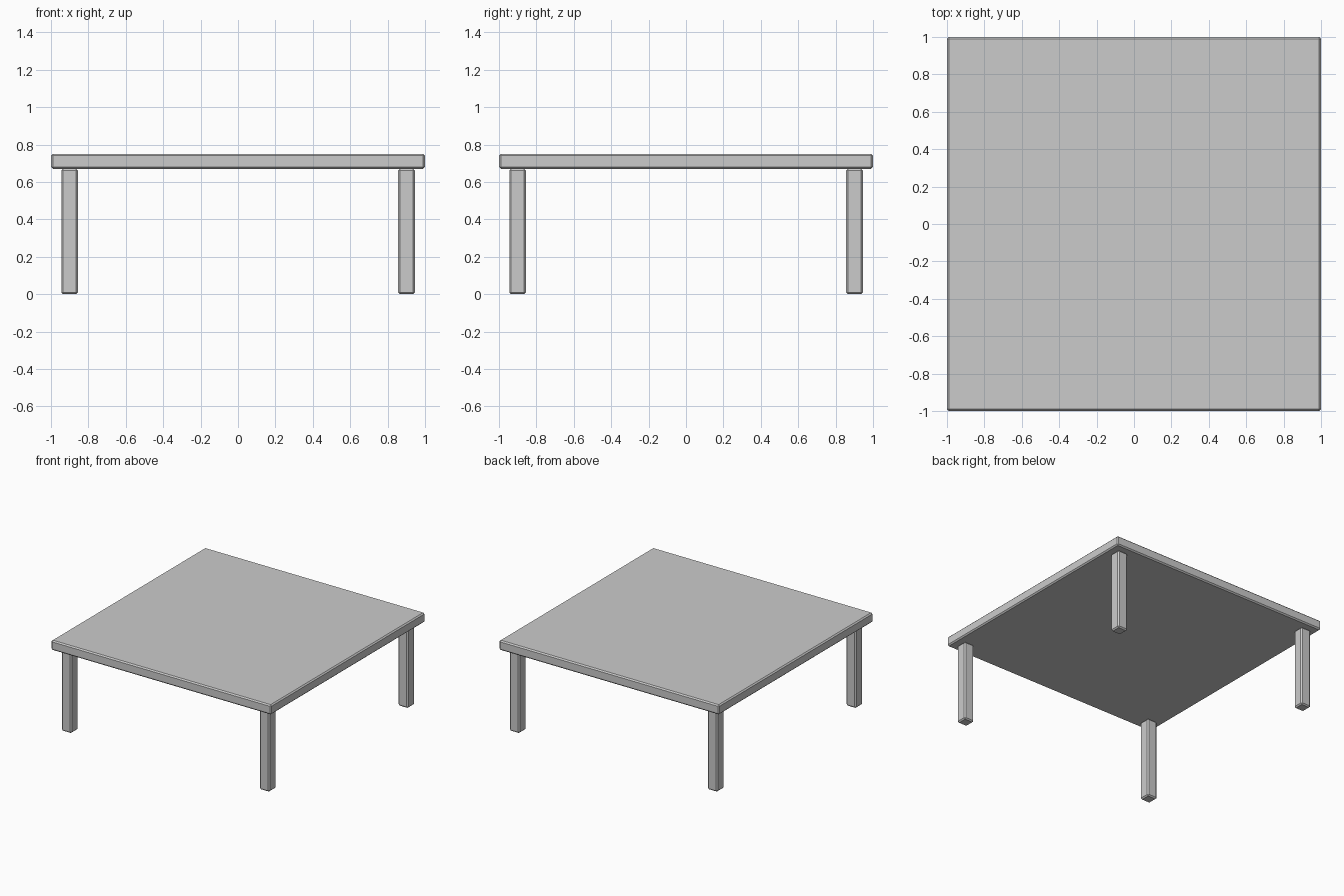
import bpy

if "Cube" in bpy.data.objects:
    bpy.data.objects.remove(bpy.data.objects["Cube"])


def chamfered_box(name, size, centre, chamfer=0.01):
    bpy.ops.mesh.primitive_cube_add(size=1, location=centre)
    ob = bpy.context.object
    ob.name = name
    ob.scale = size
    bpy.ops.object.transform_apply(location=False, rotation=False, scale=True)
    bevel = ob.modifiers.new("chamfer", 'BEVEL')
    bevel.width = chamfer
    bevel.segments = 1
    return ob


TOP_Z, TOP_THICK = 0.75, 0.08
LEG_W, LEG_POS = 0.09, 0.9
leg_h = TOP_Z - TOP_THICK

# Square table top
chamfered_box("table_top", (2, 2, TOP_THICK), (0, 0, TOP_Z - TOP_THICK / 2))

# Four square legs, one near each corner
for y_name, sy in (("front", -1), ("back", 1)):
    for x_name, sx in (("left", -1), ("right", 1)):
        chamfered_box(f"{y_name}_{x_name}_leg", (LEG_W, LEG_W, leg_h),
                      (sx * LEG_POS, sy * LEG_POS, leg_h / 2))
